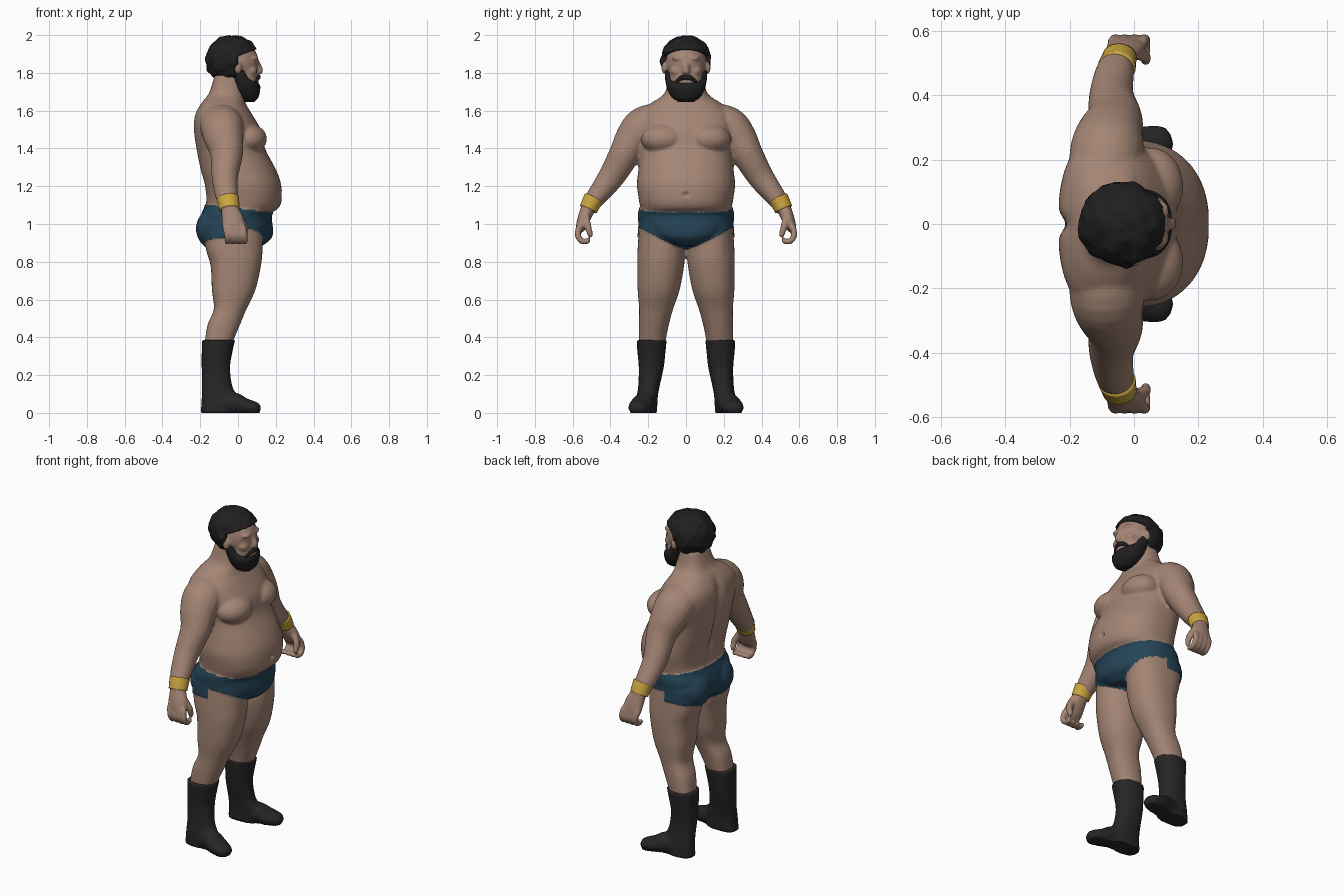
import bpy, bmesh, math
from mathutils import Vector, Matrix, noise


def mat(name, rgb):
    m = bpy.data.materials.new(name)
    m.diffuse_color = (*rgb, 1)
    return m


SKIN = mat("skin", (0.37, 0.235, 0.175))
TRUNKS = mat("trunks blue", (0.018, 0.058, 0.095))
HAIR = mat("hair black", (0.014, 0.014, 0.014))
BOOT = mat("boot black", (0.019, 0.019, 0.019))
GOLD = mat("wristband gold", (0.60, 0.38, 0.05))


def smooth_rows(rows, n=4):
    """Catmull-Rom interpolation of parameter rows."""
    out = []
    for i in range(len(rows) - 1):
        a, b, c, d = rows[max(i - 1, 0)], rows[i], rows[i + 1], rows[min(i + 2, len(rows) - 1)]
        for k in range(n):
            t = k / n
            out.append([0.5 * (2 * q + (r - p) * t + (2 * p - 5 * q + 4 * r - s) * t * t
                               + (3 * q - p - 3 * r + s) * t ** 3) for p, q, r, s in zip(a, b, c, d)])
    return out + [list(rows[-1])]


def skin_rings(bm, rings):
    vs = [[bm.verts.new(p) for p in r] for r in rings]
    n = len(vs[0])
    for a, b in zip(vs, vs[1:]):
        for i in range(n):
            bm.faces.new((a[i], a[(i + 1) % n], b[(i + 1) % n], b[i]))
    bm.faces.new(vs[0][::-1])
    bm.faces.new(vs[-1])


def stack(bm, rows, s=1, n=40, e=2.25):
    """Horizontal sections: z, x back, x front, y inner, y outer."""
    rings = []
    for z, xb, xf, yi, yo in smooth_rows(rows):
        xc, yc, hy = xb + 0.43 * (xf - xb), (yi + yo) / 2, (yo - yi) / 2
        ring = []
        for i in range(n):
            c, d = math.cos(2 * math.pi * i / n), math.sin(2 * math.pi * i / n)
            k = 2 / (e if c > 0 else e + 0.3)
            x = xc + math.copysign(abs(c) ** k, c) * (xf - xc if c > 0 else xc - xb)
            ring.append((x, s * (yc + hy * math.copysign(abs(d) ** k, d)), z))
        rings.append(ring)
    skin_rings(bm, rings)


def tube(bm, rows, s=1, ref=(1, 0, 0), n=20, rounded=True):
    """Path points: x, y, z, radius along ref, radius across it."""
    rows = smooth_rows(rows)
    pts = [Vector(r[:3]) for r in rows]
    rings = []

    def ring(p, t, ru, rv):
        u = (Vector(ref) - t * t.dot(Vector(ref))).normalized()
        v = t.cross(u)
        q = [p + u * ru * math.cos(2 * math.pi * i / n) + v * rv * math.sin(2 * math.pi * i / n) for i in range(n)]
        rings.append([(w.x, s * w.y, w.z) for w in q])

    caps = [(0.95, 0.31), (0.6, 0.8)] if rounded else []
    t0, t1 = (pts[1] - pts[0]).normalized(), (pts[-1] - pts[-2]).normalized()
    for k, f in caps:
        ring(pts[0] - t0 * k * min(rows[0][3:]), t0, rows[0][3] * f, rows[0][4] * f)
    for i, r in enumerate(rows):
        ring(pts[i], (pts[min(i + 1, len(pts) - 1)] - pts[max(i - 1, 0)]).normalized(), r[3], r[4])
    for k, f in caps[::-1]:
        ring(pts[-1] + t1 * k * min(rows[-1][3:]), t1, rows[-1][3] * f, rows[-1][4] * f)
    skin_rings(bm, rings)


def ball(bm, c, r, s=1):
    m = Matrix.Translation((c[0], s * c[1], c[2])) @ Matrix.Diagonal((*r, 1))
    return bmesh.ops.create_uvsphere(bm, u_segments=32, v_segments=20, radius=1, matrix=m)["verts"]


def finish(bm, name, mats, voxel=0, iters=4):
    """Make the object; with a voxel size the parts fuse into one smooth skin."""
    bmesh.ops.recalc_face_normals(bm, faces=bm.faces)
    me = bpy.data.meshes.new(name)
    bm.to_mesh(me)
    bm.free()
    ob = bpy.data.objects.new(name, me)
    bpy.context.collection.objects.link(ob)
    if voxel:
        r = ob.modifiers.new("fuse", "REMESH")
        r.mode, r.voxel_size = "VOXEL", voxel
        sm = ob.modifiers.new("soften", "SMOOTH")
        sm.factor, sm.iterations = 0.5, iters
        dg = bpy.context.evaluated_depsgraph_get()
        new = bpy.data.meshes.new_from_object(ob.evaluated_get(dg))
        ob.modifiers.clear()
        ob.data = new
    ob.data.materials.clear()
    for m in mats:
        ob.data.materials.append(m)
    ob.data.shade_smooth()
    return ob


# body: torso, head, arms and legs fused together
bm = bmesh.new()
torso = [(0.89, -0.15, 0.13, 0.10), (0.93, -0.195, 0.175, 0.19), (0.98, -0.205, 0.18, 0.24),
         (1.05, -0.19, 0.175, 0.25), (1.085, -0.175, 0.215, 0.243), (1.13, -0.168, 0.232, 0.25),
         (1.21, -0.178, 0.228, 0.26), (1.29, -0.20, 0.20, 0.252), (1.40, -0.222, 0.143, 0.248),
         (1.50, -0.235, 0.12, 0.265), (1.58, -0.228, 0.075, 0.25), (1.64, -0.195, 0.04, 0.185),
         (1.69, -0.155, 0.035, 0.115), (1.78, -0.125, 0.03, 0.09)]
stack(bm, [(z, b, f, -h, h) for z, b, f, h in torso], n=56)
ball(bm, (-0.015, 0, 1.85), (0.125, 0.108, 0.13))      # skull
ball(bm, (0.025, 0, 1.765), (0.085, 0.092, 0.10))      # jaw
tube(bm, [(0.10, 0, 1.86, 0.012, 0.012), (0.115, 0, 1.83, 0.016, 0.014), (0.119, 0, 1.805, 0.022, 0.013)], ref=(0, 1, 0))
for s in (1, -1):
    ball(bm, (0.085, 0.04, 1.878), (0.025, 0.035, 0.012), s)      # brow
    ball(bm, (0.065, 0.05, 1.81), (0.038, 0.035, 0.028), s)       # cheek
    ball(bm, (0.0, 0.116, 1.825), (0.02, 0.014, 0.034), s)        # ear
    ball(bm, (0.05, 0.118, 1.45), (0.103, 0.12, 0.082), s)        # chest
    ball(bm, (-0.11, 0.105, 0.975), (0.108, 0.115, 0.11), s)      # buttock
    tube(bm, [(-0.09, 0.12, 1.545, 0.11, 0.10), (-0.085, 0.22, 1.515, 0.115, 0.108),
              (-0.075, 0.277, 1.455, 0.105, 0.097), (-0.06, 0.325, 1.37, 0.087, 0.083),
              (-0.07, 0.395, 1.25, 0.07, 0.07), (-0.06, 0.47, 1.15, 0.06, 0.055),
              (-0.045, 0.515, 1.09, 0.046, 0.043)], s)            # arm
    tube(bm, [(-0.045, 0.517, 1.085, 0.045, 0.038), (-0.03, 0.54, 1.03, 0.058, 0.034),
              (-0.022, 0.556, 0.985, 0.06, 0.028)], s)            # palm
    for i in range(4):                                            # fingers
        x = -0.066 + 0.031 * i
        tube(bm, [(x, 0.565, 0.985, 0.017, 0.018), (x + 0.008, 0.573, 0.94, 0.016, 0.017),
                  (x + 0.01, 0.55, 0.908, 0.015, 0.016), (x + 0.008, 0.518, 0.91, 0.014, 0.015)], s, n=12)
    tube(bm, [(0.0, 0.53, 1.04, 0.02, 0.02), (0.033, 0.52, 0.99, 0.019, 0.019),
              (0.036, 0.507, 0.945, 0.016, 0.016)], s, n=12)      # thumb
    stack(bm, [(1.0, -0.18, 0.13, 0.02, 0.247), (0.87, -0.17, 0.13, 0.006, 0.256),
               (0.78, -0.145, 0.122, 0.010, 0.258), (0.65, -0.138, 0.092, 0.034, 0.256),
               (0.55, -0.128, 0.045, 0.068, 0.248), (0.47, -0.16, 0.012, 0.09, 0.25),
               (0.38, -0.175, -0.025, 0.108, 0.25), (0.31, -0.175, -0.045, 0.115, 0.245)], s)   # leg
body = finish(bm, "body", [SKIN, TRUNKS], 0.008, 5)

# spine furrow, navel, and trunks puffed slightly off the skin


def in_trunks(c):
    t = min(abs(c.y) / 0.25, 1)
    low = 0.865 + (0.12 if c.x > -0.03 else 0.06) * t ** 1.2
    return abs(c.y) < 0.3 and low < c.z < 1.083 - 0.12 * c.x


normals = [v.normal.copy() for v in body.data.vertices]
for v, nrm in zip(body.data.vertices, normals):
    c = v.co
    if c.x < -0.1 and 1.12 < c.z < 1.66:
        c.x += 0.022 * math.exp(-(c.y / 0.03) ** 2) * min(1, (c.z - 1.12) * 10, (1.66 - c.z) * 10)
    if c.x > 0.15:
        c.x -= 0.018 * math.exp(-(c.y / 0.015) ** 2 - ((c.z - 1.155) / 0.01) ** 2)
    if in_trunks(c):
        v.co = c + nrm * 0.005
for p in body.data.polygons:
    p.material_index = int(in_trunks(p.center))

# hair: lumpy cap cut back around the face and nape
bm = bmesh.new()
bmesh.ops.create_icosphere(bm, subdivisions=5, radius=1,
                           matrix=Matrix.Translation((-0.03, 0, 1.87)) @ Matrix.Diagonal((0.142, 0.132, 0.128, 1)))
for v in bm.verts:
    d = (v.co - Vector((-0.03, 0, 1.87))).normalized()
    v.co += d * (noise.noise(v.co * 22) * 0.010 + noise.noise(v.co * 60) * 0.003)
    v.co.x = min(v.co.x, 0.0 + max(0, v.co.z - 1.89) * 2.8)
    v.co.z = min(max(v.co.z, 1.77), 2.0)
finish(bm, "hair", [HAIR])

# beard rising into sideburns, and moustache
bm = bmesh.new()
stack(bm, [(1.645, 0.03, 0.085, -0.035, 0.035), (1.67, 0.01, 0.108, -0.075, 0.075),
           (1.71, -0.015, 0.117, -0.098, 0.098), (1.74, -0.025, 0.113, -0.106, 0.106),
           (1.775, -0.03, 0.07, -0.111, 0.111), (1.85, -0.035, 0.025, -0.115, 0.115)])
finish(bm, "beard", [HAIR])
bm = bmesh.new()
for s in (1, -1):
    tube(bm, [(0.108, 0.0, 1.778, 0.012, 0.014), (0.104, 0.025, 1.773, 0.012, 0.013),
              (0.088, 0.05, 1.755, 0.012, 0.009)], s)
finish(bm, "moustache", [HAIR])

for s, side in ((1, "left"), (-1, "right")):
    # wristband around the lower forearm
    bm = bmesh.new()
    tube(bm, [(-0.053, 0.488, 1.135, 0.059, 0.054), (-0.049, 0.502, 1.11, 0.056, 0.051),
              (-0.045, 0.517, 1.078, 0.054, 0.048)], s, n=28, rounded=False)
    finish(bm, side + "_wristband", [GOLD])

    # boot: shaft, foot and heel fused, flat sole
    bm = bmesh.new()
    stack(bm, [(0.385, -0.192, -0.015, 0.102, 0.262), (0.33, -0.192, -0.028, 0.108, 0.258),
               (0.24, -0.192, -0.042, 0.118, 0.25), (0.14, -0.19, -0.03, 0.14, 0.253),
               (0.08, -0.192, 0.0, 0.15, 0.262), (0.0, -0.197, 0.0, 0.153, 0.265)], s)
    tube(bm, [(-0.13, 0.205, 0.04, 0.052, 0.05), (-0.03, 0.222, 0.05, 0.058, 0.06),
              (0.03, 0.24, 0.036, 0.063, 0.045), (0.085, 0.255, 0.025, 0.052, 0.036)], s, ref=(0, 1, 0))
    boot = finish(bm, side + "_boot", [BOOT], 0.008, 3)
    for v in boot.data.vertices:
        v.co.z = 0 if v.co.z < 0.006 else v.co.z
